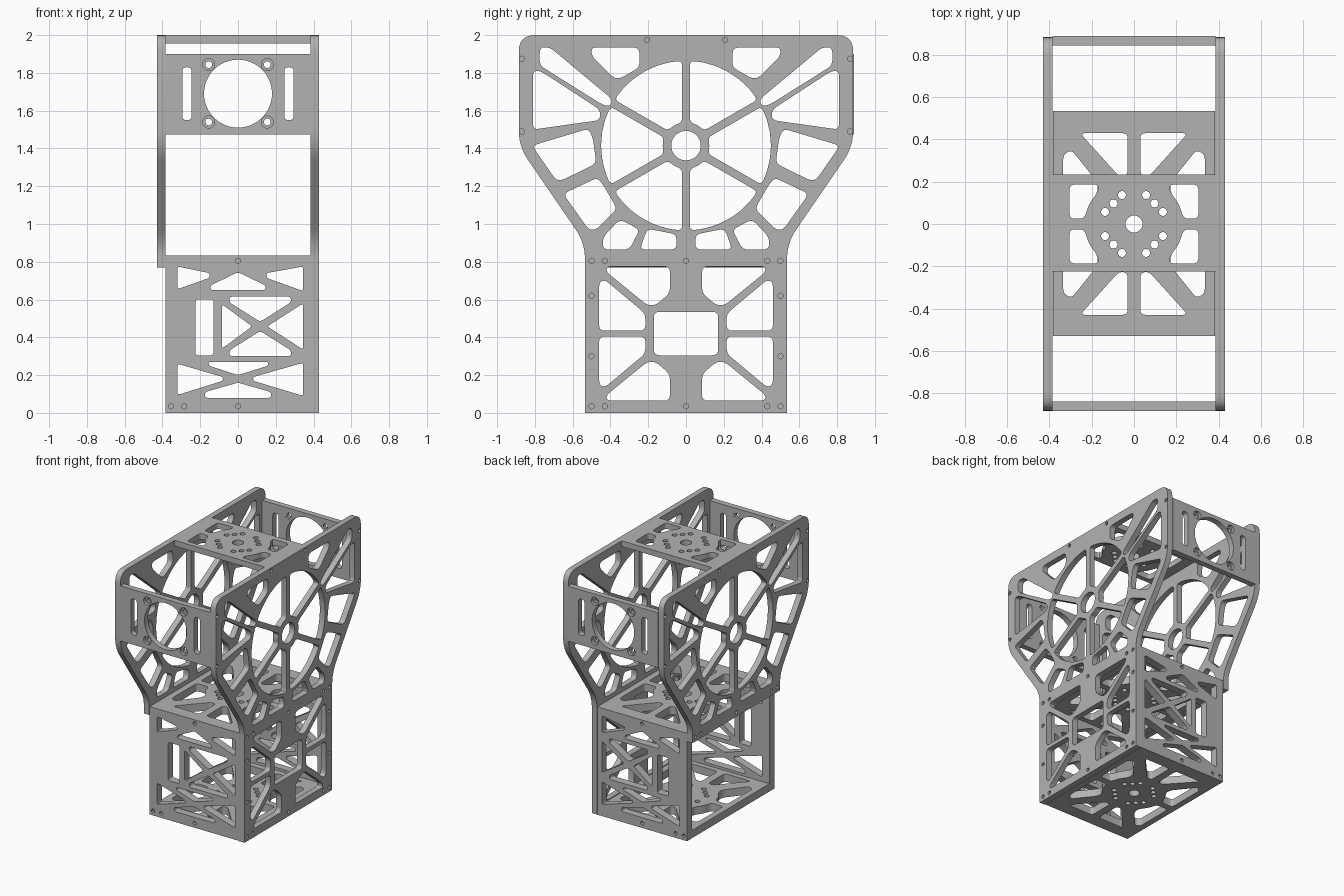
import bpy, bmesh
from math import sin, cos, asin, radians, pi
from mathutils import Vector, Matrix

if "Cube" in bpy.data.objects:
    bpy.data.objects.remove(bpy.data.objects["Cube"])

grey = bpy.data.materials.new("machined grey")
grey.use_nodes = True
grey.diffuse_color = (0.45, 0.45, 0.45, 1)
grey.node_tree.nodes["Principled BSDF"].inputs["Base Color"].default_value = grey.diffuse_color
parts = []


def rounded(points, radius=0.025, steps=4):
    """Outline with every corner rounded."""
    pts = [Vector(p) for p in points]
    out = []
    for i, p in enumerate(pts):
        a, b = pts[i - 1] - p, pts[(i + 1) % len(pts)] - p
        start = p + a.normalized() * min(radius, a.length * 0.45)
        end = p + b.normalized() * min(radius, b.length * 0.45)
        for k in range(steps + 1):
            t = k / steps
            out.append(start * (1 - t) ** 2 + p * (2 * t * (1 - t)) + end * t * t)
    return out


def circle(u, v, r, n=20):
    return [(u + r * cos(2 * pi * k / n), v + r * sin(2 * pi * k / n)) for k in range(n)]


def box(u0, u1, v0, v1):
    return [(u0, v0), (u1, v0), (u1, v1), (u0, v1)]


def flip(points, su=1, sv=1, about=0.0):
    return [(su * u, about + sv * (v - about)) for u, v in points]


def both(shapes):
    return [flip(s, su) for s in shapes for su in (1, -1)]


# Plate orientations: columns are the directions of width, height and thickness
SIDE = Matrix(((0, 0, 1), (1, 0, 0), (0, 1, 0))).to_4x4()
FRONT = Matrix(((1, 0, 0), (0, 0, -1), (0, 1, 0))).to_4x4()
FLAT = Matrix.Identity(4)


def plate(name, outline, holes, turn, centre, thickness):
    """Cut sheet: filled outline with holes, given a thickness."""
    curve = bpy.data.curves.new(name, "CURVE")
    curve.dimensions, curve.fill_mode = "2D", "BOTH"
    curve.extrude = thickness / 2
    for loop in [outline] + holes:
        spline = curve.splines.new("POLY")
        spline.points.add(len(loop) - 1)
        for point, (u, v) in zip(spline.points, loop):
            point.co = (u, v, 0, 1)
        spline.use_cyclic_u = True
    temp = bpy.data.objects.new(name, curve)
    bpy.context.collection.objects.link(temp)
    bpy.context.view_layer.update()
    mesh = bpy.data.meshes.new_from_object(
        temp.evaluated_get(bpy.context.evaluated_depsgraph_get()))
    bpy.data.objects.remove(temp)
    bm = bmesh.new()
    bm.from_mesh(mesh)
    bmesh.ops.remove_doubles(bm, verts=bm.verts, dist=0.0001)
    bm.transform(Matrix.Translation(centre) @ turn)
    bmesh.ops.recalc_face_normals(bm, faces=bm.faces)
    bm.to_mesh(mesh)
    bm.free()
    mesh.materials.clear()
    mesh.materials.append(grey)
    obj = bpy.data.objects.new(name, mesh)
    bpy.context.collection.objects.link(obj)
    parts.append(obj)


# Side plates: spoked wheel
HUB = 1.415


def sector(start, end, inner=0.125, outer=0.45, half=0.021, n=6):
    pts = []
    for r, ks in ((outer, range(n + 1)), (inner, range(n, -1, -1))):
        a, b = radians(start) + asin(half / r), radians(end) - asin(half / r)
        if r == inner:
            ks = (n, n / 2, 0)
        pts += [(r * cos(a + (b - a) * k / n), HUB + r * sin(a + (b - a) * k / n)) for k in ks]
    return pts


wheel = [rounded(sector(a, a + 60)) for a in range(30, 390, 60)]
wheel.append(circle(0, HUB, 0.078, 40))

# Side plates: windows around the wheel
around = [
    [(.50, 1.935), (.26, 1.935), (.245, 1.91), (.245, 1.83), (.35, 1.77), (.385, 1.775), (.50, 1.89)],
    [(.775, 1.935), (.72, 1.935), (.39, 1.66), (.40, 1.625), (.44, 1.63), (.775, 1.84)],
    [(.81, 1.81), (.77, 1.81), (.455, 1.605), (.455, 1.55), (.81, 1.50)],
    [(.815, 1.415), (.515, 1.505), (.492, 1.45), (.475, 1.32), (.66, 1.23), (.69, 1.235)],
    [(.65, 1.16), (.47, 1.245), (.44, 1.21), (.365, 1.08), (.475, .97), (.515, .97)],
    [(.44, .93), (.35, 1.025), (.245, .97), (.30, .865), (.44, .865)],
    [(.245, .865), (.205, .975), (.05, .945), (.05, .865)],
]
upper = wheel + [rounded(s, 0.03) for s in both(around)]
upper_screws = [(.868, 1.49), (.868, 1.875), (.207, 1.975), (.5, .805), (.43, .805)]
upper += [circle(s * u, v, 0.014, 12) for u, v in upper_screws for s in (1, -1)]
upper.append(circle(0, .805, 0.014, 12))

# Side plate: windows of the lower half
low = [
    [(.42, .775), (.085, .775), (.085, .635), (.16, .57), (.205, .57), (.42, .745)],
    [(.46, .69), (.43, .705), (.215, .525), (.215, .435), (.46, .435)],
]
low += [flip(s, 1, -1, 0.42) for s in low]
lower = [rounded(s, 0.03) for s in both(low)]
lower.append(rounded(box(-.17, .17, .305, .535), 0.03))
lower_screws = [(.5, .62), (.5, .30), (.5, .035), (.43, .035)]
lower += [circle(s * u, v, 0.014, 12) for u, v in lower_screws for s in (1, -1)]
lower.append(circle(0, .035, 0.014, 12))


def side_outline(bottom):
    half = [(.535, bottom)]
    half += rounded([(.535, bottom), (.535, .90), (.885, 1.41), (.885, 2.0), (0, 2.0)], 0.085, 6)[7:28]
    return half + [(-u, v) for u, v in reversed(half)]


plate("left_side_plate", side_outline(0), upper + lower, SIDE, (.4075, 0, 0), .045)
plate("right_side_plate", side_outline(.77), upper, SIDE, (-.4075, 0, 0), .045)

# Lower front and back plates: truss windows
truss = [
    [(-.145, .675), (0, .745), (.145, .675), (.145, .65), (-.145, .65)],
    [(-.155, .27), (.16, .27), (.16, .25), (0, .20), (-.155, .25)],
    [(-.175, .08), (.175, .08), (.175, .11), (0, .16), (-.175, .11)],
    [(-.085, .575), (.075, .458), (-.085, .34)],
    [(.345, .58), (.155, .458), (.345, .335)],
    [(-.32, .775), (-.32, .655), (-.15, .715), (-.15, .74)],
    [(.345, .775), (.345, .645), (.15, .715), (.15, .74)],
    [(-.32, .26), (-.32, .095), (-.08, .17), (-.08, .19)],
    [(.345, .265), (.345, .09), (.08, .17), (.08, .19)],
    box(-.225, -.13, .305, .60),
]
cross = [(-.045, .615), (.28, .615), (.28, .585), (.125, .487), (.11, .487), (-.045, .585)]
truss += [cross, flip(cross, 1, -1, 0.458)]
truss = [rounded(s, 0.015) for s in truss]
truss += [circle(u, v, 0.014, 12) for u, v in ((-.355, .035), (-.285, .035), (0, .035), (0, .805))]
for name, y in (("lower_front_plate", -.5), ("lower_back_plate", .505)):
    plate(name, box(-.383, .383, 0, .833), truss, FRONT, (0, y, 0), .06)

# Upper front and back panels: bore, slots and counterbored screw holes
corners = [(su * .155, 1.692 + sv * .152) for su in (1, -1) for sv in (1, -1)]
panel = [circle(0, 1.69, .18, 48)]
panel += [rounded(box(s * .27 - .025, s * .27 + .025, 1.55, 1.83), 0.024) for s in (1, -1)]
panel += [circle(u, v, .032) for u, v in corners]
for name, y, inward in (("upper_front_panel", -.8625, 1), ("upper_back_panel", .8675, -1)):
    plate(name, box(-.385, .385, 1.475, 1.90), panel, FRONT, (0, y, 0), .045)
    for u, v in corners:
        plate(name + "_screw_seat", circle(u, v, .032), [circle(u, v, .018)],
              FRONT, (0, y + inward * .011, 0), .022)

# Horizontal plates: shared hole pattern
ring = [(.057, .137), (.097, .097), (.137, .057)]
pattern = [circle(su * u, sv * v, .019, 14) for u, v in ring for su in (1, -1) for sv in (1, -1)]
pattern.append(circle(0, 0, .04, 28))


def four(shapes):
    return [rounded(flip(s, su, sv), 0.025) for s in shapes for su in (1, -1) for sv in (1, -1)]


arc = [(.235, .025), (.215, .09), (.17, .155)]
spoked = [
    [(.03, .43), (.255, .43), (.07, .225), (.03, .232)],
    arc + [(.175, .20), (.295, .35), (.335, .33), (.335, .025)],
]
corner_window = [arc + [(.17, .187), (.305, .187), (.305, .025)]]
plate("top_plate", box(-.385, .385, -.225, .235), four(corner_window) + pattern,
      FLAT, (0, 0, 1.978), .044)
for name, z in (("box_lid", .803), ("box_floor", .03)):
    plate(name, box(-.383, .383, -.47, .475), four(spoked) + pattern, FLAT, (0, 0, z), .06)

# Smooth the rounded walls and keep the cut edges sharp
bpy.ops.object.select_all(action="DESELECT")
for obj in parts:
    obj.select_set(True)
bpy.context.view_layer.objects.active = parts[0]
bpy.ops.object.shade_smooth_by_angle(angle=radians(30))
